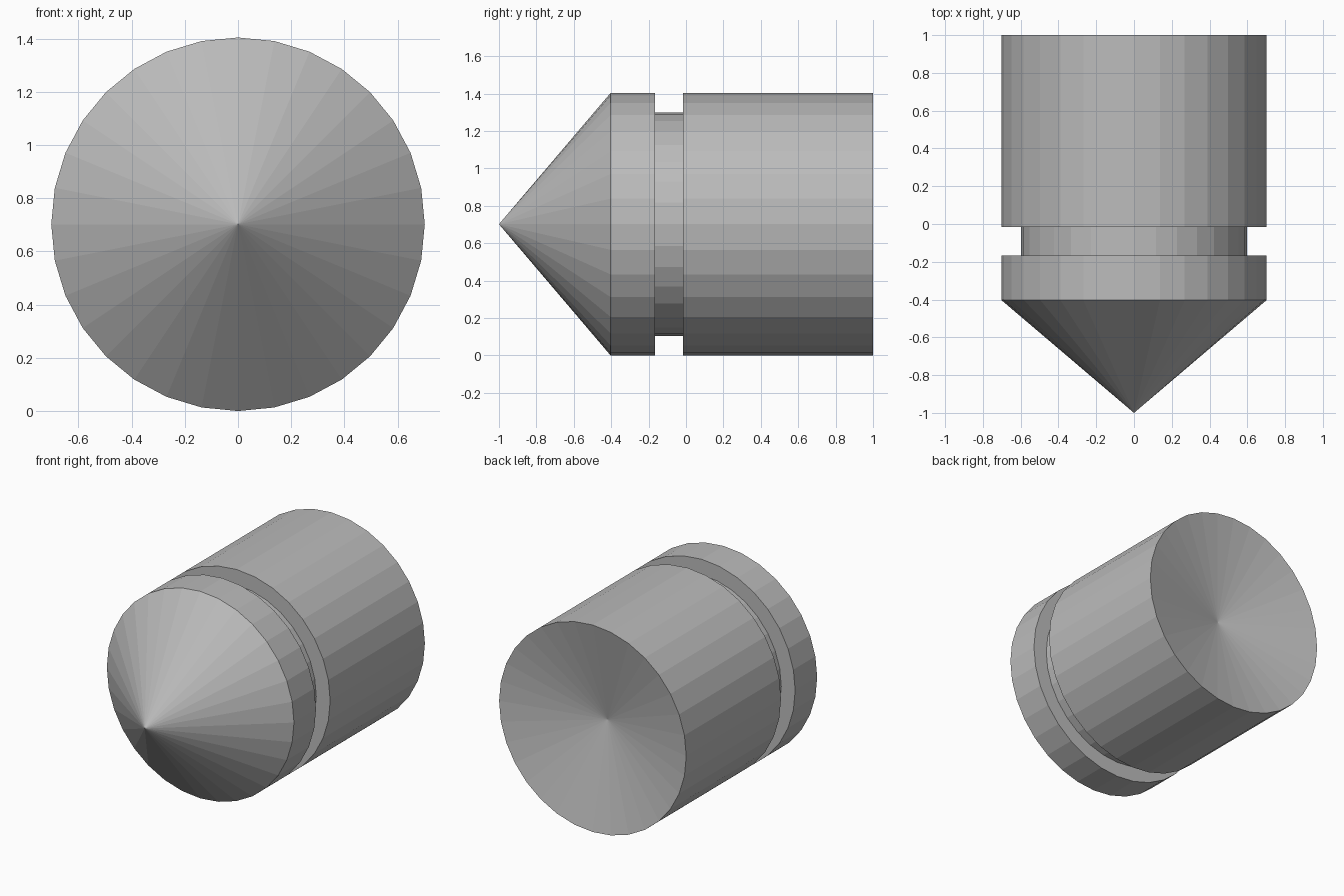
import bpy
import bmesh
from math import sin, cos, tau

SIDES = 32
RADIUS = 0.702
GROOVE_RADIUS = 0.598

if "Cube" in bpy.data.objects:
    bpy.data.objects.remove(bpy.data.objects["Cube"], do_unlink=True)

grey = bpy.data.materials.new("plain grey")
grey.use_nodes = True
colour = (0.5, 0.5, 0.5, 1)
grey.diffuse_color = colour
grey.node_tree.nodes["Principled BSDF"].inputs["Base Color"].default_value = colour

# Lengthwise profile as (y, radius): pointed nose, collar, groove, body, dished back
profile = [
    (-1, 0),
    (-0.403, RADIUS),
    (-0.167, RADIUS),
    (-0.167, GROOVE_RADIUS),
    (-0.015, GROOVE_RADIUS),
    (-0.015, RADIUS),
    (1, RADIUS),
    (0.84, 0),
]


def ring(bm, y, radius):
    """One vertex at a tip, otherwise a full ring around the y axis."""
    if radius == 0:
        return [bm.verts.new((0, y, RADIUS))] * SIDES
    angles = [tau * i / SIDES for i in range(SIDES)]
    return [bm.verts.new((radius * cos(a), y, RADIUS + radius * sin(a))) for a in angles]


# Turned body
bm = bmesh.new()
rings = [ring(bm, y, r) for y, r in profile]
for a, b in zip(rings, rings[1:]):
    for i in range(SIDES):
        j = (i + 1) % SIDES
        corners = dict.fromkeys((a[i], a[j], b[j], b[i]))
        bm.faces.new(list(corners))
bmesh.ops.recalc_face_normals(bm, faces=bm.faces)

mesh = bpy.data.meshes.new("pointed_grooved_plug")
bm.to_mesh(mesh)
bm.free()
mesh.materials.append(grey)
plug = bpy.data.objects.new("pointed_grooved_plug", mesh)
bpy.context.collection.objects.link(plug)
